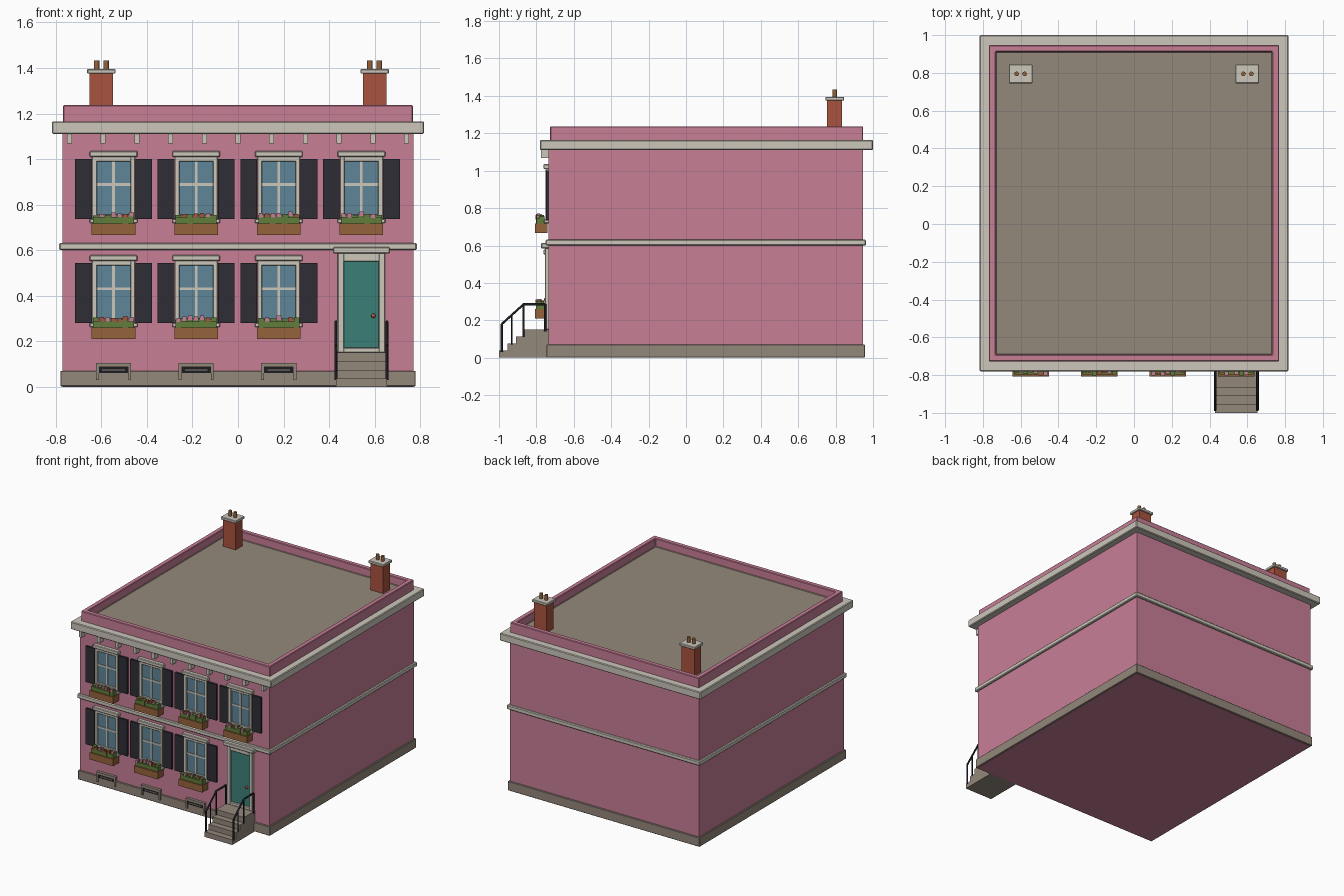
import bpy, bmesh, random
from mathutils import Matrix, Vector

random.seed(4)
default = bpy.data.objects.get("Cube")
if default:
    bpy.data.objects.remove(default)


def material(name, hexa):
    def linear(c):
        return c / 12.92 if c <= 0.04045 else ((c + 0.055) / 1.055) ** 2.4
    rgba = [linear(c / 255) for c in bytes.fromhex(hexa)] + [1]
    mat = bpy.data.materials.new(name)
    mat.use_nodes = True
    mat.diffuse_color = rgba
    shader = mat.node_tree.nodes["Principled BSDF"]
    shader.inputs["Base Color"].default_value = rgba
    return mat


PINK = material("pink wall", "C87E96")
TRIM = material("pale stone trim", "CCC7BB")
STONE = material("taupe stone", "94887B")
GLASS = material("blue glass", "5F8698")
DARK = material("dark shutter", "2D2D35")
LEAF = material("leaf green", "627D3C")
WOOD = material("brown wood", "95633C")
BRICK = material("red brick", "AA533F")
TEAL = material("teal door", "3B7F77")
IRON = material("black iron", "1D1D22")


def finish(name, bm, mats, bevel=0):
    bmesh.ops.recalc_face_normals(bm, faces=bm.faces)
    mesh = bpy.data.meshes.new(name)
    bm.to_mesh(mesh)
    bm.free()
    for mat in mats:
        mesh.materials.append(mat)
    obj = bpy.data.objects.new(name, mesh)
    bpy.context.collection.objects.link(obj)
    if bevel:
        mod = obj.modifiers.new("soft edge", "BEVEL")
        mod.width = bevel
        mod.segments = 1


def add_box(bm, x, y, z):
    """Each argument is a (low, high) pair."""
    size = Vector((x[1] - x[0], y[1] - y[0], z[1] - z[0]))
    mid = Vector((sum(x), sum(y), sum(z))) / 2
    bmesh.ops.create_cube(bm, size=1, matrix=Matrix.Translation(mid) @ Matrix.Diagonal(size).to_4x4())


def boxes(name, mat, *parts, bevel=0):
    bm = bmesh.new()
    for part in parts:
        add_box(bm, *part)
    finish(name, bm, [mat], bevel)


def around(centre, half):
    return (centre - half, centre + half)


WALL = -0.735          # front wall plane
BACK = 0.947
INSIDE = WALL + 0.02   # fittings are sunk into the wall


def fitting(depth):
    return (WALL - depth, INSIDE)


# Main shell
boxes("house_body", PINK, (around(0, 0.77), (WALL, BACK), (0, 1.14)))
boxes("plinth", STONE, (around(0, 0.78), (WALL - 0.01, BACK + 0.01), (0.002, 0.07)), bevel=0.003)
boxes("string_course", TRIM, (around(0, 0.785), (WALL - 0.015, BACK + 0.015), (0.6, 0.632)), bevel=0.005)
boxes("cornice", TRIM, (around(0, 0.817), (-0.78, 1), (1.11, 1.165)), bevel=0.005)

# Parapet with a sunken roof
bm = bmesh.new()
add_box(bm, around(0, 0.768), (WALL + 0.008, BACK), (1.15, 1.237))
bm.normal_update()
roof = max(bm.faces, key=lambda f: f.calc_center_median().z)
bmesh.ops.inset_individual(bm, faces=[roof], thickness=0.05)
bmesh.ops.inset_individual(bm, faces=[roof], thickness=0.0005, depth=-0.06)
roof.material_index = 1
finish("parapet_and_roof", bm, [PINK, STONE], bevel=0.004)

# Cornice brackets
boxes("cornice_brackets", TRIM,
      *[(around(0.148 * i, 0.011), fitting(0.04), (1.068, 1.12)) for i in range(-5, 6)])


# Chimneys
def chimney(side, x):
    y = 0.795
    boxes(side + "_chimney_stack", BRICK, (around(x, 0.052), around(y, 0.04), (1.16, 1.38)))
    boxes(side + "_chimney_cap", TRIM, (around(x, 0.062), around(y, 0.05), (1.375, 1.395)), bevel=0.003)
    bm = bmesh.new()
    for dx in (-0.021, 0.021):
        bmesh.ops.create_cone(bm, cap_ends=True, segments=12, radius1=0.012, radius2=0.012, depth=0.05,
                              matrix=Matrix.Translation((x + dx, y, 1.408)))
    for face in bm.faces:
        face.smooth = len(face.verts) == 4
    finish(side + "_chimney_pots", bm, [WOOD])


chimney("left", 0.6)
chimney("right", -0.6)


# Window with shutters and a planted flower box; z is the bottom of the shutters
def window(name, x, z):
    def up(low, high):
        return (z + low, z + high)
    boxes(name + "_glass", GLASS, (around(x, 0.08), fitting(0.004), up(0, 0.265)))
    boxes(name + "_frame", TRIM,
          *[(around(x + s * 0.084, 0.01), fitting(0.016), up(0, 0.275)) for s in (-1, 1)],
          (around(x, 0.08), fitting(0.015), up(0.252, 0.275)),
          (around(x, 0.08), fitting(0.015), up(0, 0.02)), bevel=0.002)
    boxes(name + "_glazing_bars", TRIM,
          (around(x, 0.006), fitting(0.01), up(0.01, 0.26)),
          (around(x, 0.078), fitting(0.009), up(0.145, 0.157)))
    boxes(name + "_lintel", TRIM, (around(x, 0.105), fitting(0.027), up(0.272, 0.298)), bevel=0.004)
    boxes(name + "_sill", TRIM, (around(x, 0.105), fitting(0.025), up(-0.018, 0.001)), bevel=0.003)
    boxes(name + "_shutters", DARK,
          *[(around(x + s * 0.132, 0.037), fitting(0.014), up(0, 0.264)) for s in (-1, 1)])
    boxes(name + "_flower_box", WOOD, (around(x, 0.096), (WALL - 0.072, WALL - 0.005), up(-0.07, -0.02)))
    leaves = [(around(x, 0.09), (WALL - 0.063, WALL - 0.02), up(-0.03, 0.008))]
    blooms = {"pink": [], "red": []}
    for i in range(7):
        cx = x + (i - 3) * 0.026
        cy = WALL - random.uniform(0.034, 0.054)
        top = random.uniform(0.015, 0.026)
        leaves.append((around(cx, 0.012), around(cy, 0.014), up(-0.02, top)))
        if i % 2 or random.random() < 0.3:
            colour = random.choice(("pink", "pink", "red"))
            blooms[colour].append((around(cx, 0.009), around(cy - 0.008, 0.009), up(top - 0.012, top + 0.007)))
    boxes(name + "_leaves", LEAF, *leaves)
    for colour, mat in (("pink", PINK), ("red", BRICK)):
        if blooms[colour]:
            boxes(name + "_" + colour + "_flowers", mat, *blooms[colour])


# Basement vent
def vent(name, x):
    boxes(name + "_surround", STONE,
          (around(x, 0.077), fitting(0.02), (0.088, 0.105)),
          *[(around(x + s * 0.071, 0.006), fitting(0.019), (0.03, 0.09)) for s in (-1, 1)])
    boxes(name + "_opening", IRON, (around(x, 0.066), fitting(0.013), (0.06, 0.09)))
    boxes(name + "_slat", STONE, (around(x, 0.05), fitting(0.017), (0.071, 0.077)))


columns = [-0.546 + 0.3625 * i for i in range(4)]
for i, x in enumerate(columns):
    window("upper_window_" + "abcd"[i], x, 0.737)
    if i < 3:
        window("lower_window_" + "abc"[i], x, 0.28)
        vent("basement_vent_" + "abc"[i], x)

# Front door
DOOR = columns[3]
boxes("door_panel", TEAL, (around(DOOR, 0.08), fitting(0.006), (0.15, 0.57)))
boxes("door_frame", TRIM,
      *[(around(DOOR + s * 0.09, 0.014), fitting(0.019), (0.15, 0.59)) for s in (-1, 1)],
      (around(DOOR, 0.08), fitting(0.018), (0.55, 0.59)),
      (around(DOOR, 0.08), fitting(0.018), (0.15, 0.172)), bevel=0.003)
boxes("door_head", TRIM, (around(DOOR, 0.125), fitting(0.04), (0.585, 0.613)), bevel=0.004)
bm = bmesh.new()
bmesh.ops.create_uvsphere(bm, u_segments=12, v_segments=8, radius=0.01,
                          matrix=Matrix.Translation((DOOR + 0.053, WALL - 0.014, 0.312)))
for face in bm.faces:
    face.smooth = True
finish("door_knob", bm, [BRICK])

# Entrance steps, extruded from a side profile
STEP, RISE = 0.045, 0.0375
profile = [(INSIDE, 0)]
for i in range(4):
    y = -1 + STEP * i
    profile += [(y, RISE * i), (y, RISE * (i + 1))]
profile.append((INSIDE, RISE * 4))
bm = bmesh.new()
side = bm.faces.new([bm.verts.new((DOOR - 0.112, y, z)) for y, z in profile])
extruded = bmesh.ops.extrude_face_region(bm, geom=[side])
bmesh.ops.translate(bm, vec=(0.224, 0, 0), verts=[v for v in extruded["geom"] if isinstance(v, bmesh.types.BMVert)])
finish("entrance_steps", bm, [STONE])


# Handrails with posts
def railing(name, x):
    curve = bpy.data.curves.new(name, "CURVE")
    curve.dimensions = "3D"
    curve.bevel_resolution = 1
    curve.bevel_depth = 0.007
    curve.use_fill_caps = True
    curve.materials.append(IRON)
    foot, turn, wall = -0.985, -0.868, -0.752
    low, high = 0.18, 0.286
    paths = [([(foot, low), (turn, high), (wall, high)], 1),
             ([(foot, 0.03), (foot, low)], 1),
             ([(-0.932, 0.07), (-0.932, 0.228)], 0.6),
             ([(turn, 0.11), (turn, high)], 0.8),
             ([(wall, 0.14), (wall, high)], 1)]
    for points, radius in paths:
        spline = curve.splines.new("POLY")
        spline.points.add(len(points) - 1)
        for point, (y, z) in zip(spline.points, points):
            point.co = (x, y, z, 1)
            point.radius = radius
    bpy.context.collection.objects.link(bpy.data.objects.new(name, curve))


railing("left_railing", DOOR + 0.112)
railing("right_railing", DOOR - 0.112)
